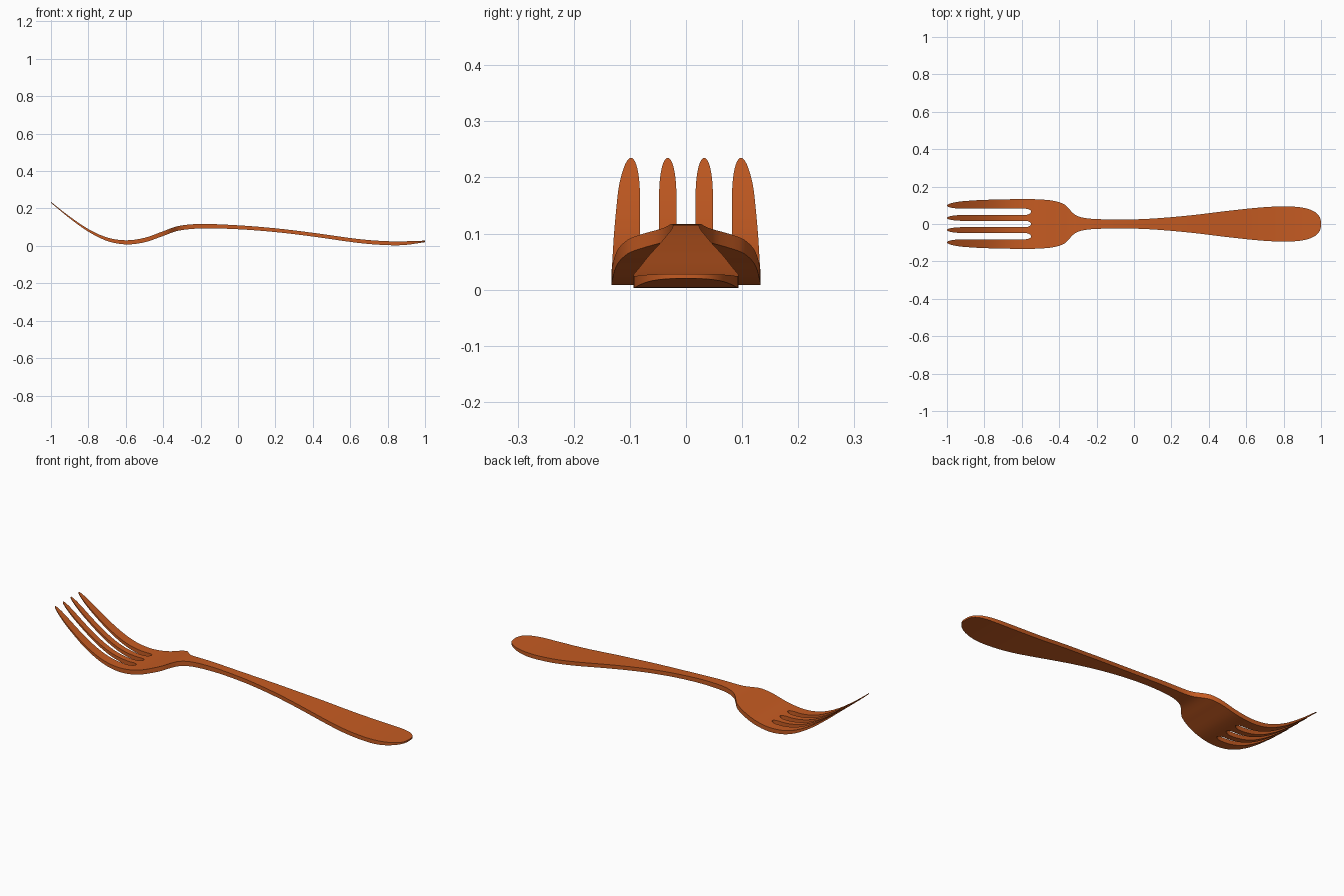
import bpy, bmesh, math

if "Cube" in bpy.data.objects:
    bpy.data.objects.remove(bpy.data.objects["Cube"])


def curve(pts):
    """Smooth cubic interpolation through (x, value) points."""
    def slope(i):
        a, b = pts[max(i - 1, 0)], pts[min(i + 1, len(pts) - 1)]
        return (b[1] - a[1]) / (b[0] - a[0])

    def f(x):
        i = 0
        while i < len(pts) - 2 and x > pts[i + 1][0]:
            i += 1
        (x0, y0), (x1, y1) = pts[i], pts[i + 1]
        h = x1 - x0
        t = (x - x0) / h
        return ((2*t**3 - 3*t*t + 1) * y0 + (t**3 - 2*t*t + t) * h * slope(i)
                + (3*t*t - 2*t**3) * y1 + (t**3 - t*t) * h * slope(i + 1))
    return f


# side profile (upper surface), thickness and half width along the length
top_z = curve([(-1, .235), (-.9, .157), (-.8, .09), (-.7, .045), (-.6, .03), (-.5, .043),
               (-.4, .078), (-.32, .106), (-.2, .117), (0, .110), (.2, .094), (.4, .07),
               (.6, .042), (.7, .031), (.8, .025), (.87, .024), (1, .028)])
thick = curve([(-1, .005), (-.8, .014), (-.6, .022), (-.3, .025), (0, .021),
               (.4, .02), (.8, .021), (.9, .019), (1, .008)])
half_w = curve([(-1, .115), (-.9, .123), (-.8, .129), (-.6, .133), (-.5, .131), (-.42, .122),
                (-.37, .103), (-.345, .078), (-.32, .053), (-.29, .038), (-.24, .029),
                (-.15, .0245), (-.05, .0235), (.1, .029), (.3, .046), (.5, .07),
                (.65, .086), (.73, .092), (.8, .094), (.9, .094)])
ROOT, TIP = -.55, .09


def width(x):
    if x > .8:
        return .094 * max(0, 1 - ((x - .8) / .2) ** 2.6) ** (1 / 2.6)
    return half_w(x)


def tine_edges(x, outer):
    """Both side edges of a tine, rounded at the tip and at the slot root."""
    r = width(ROOT) / 2
    lo, hi = (.082, width(x)) if outer else (.017, .048)
    u = max(0, (x - ROOT + .035) / .035)
    s = math.sqrt(max(0, 1 - u * u))
    if outer:
        lo = r + (lo - r) * s
    else:
        lo, hi = lo * s, r + (hi - r) * s
    t = min(1, (x + 1) / TIP)
    k = max(0, 1 - (1 - t) ** 2.2) ** .5
    c = .098 if outer else .0325
    return c + (lo - c) * k, c + (hi - c) * k


def ease(a, b, n, end):
    """Stations from a to b, packed towards the chosen end."""
    for i in range(n):
        t = i / n
        yield a + (b - a) * (t * t if end == 0 else 1 - (1 - t) ** 2)


bm = bmesh.new()


def strip(xs, edges):
    rows = [[bm.verts.new((x, y, top_z(x))) for y in edges(x)] for x in xs]
    for a, b in zip(rows, rows[1:]):
        for j in range(len(a) - 1):
            bm.faces.new((a[j], b[j], b[j + 1], a[j + 1]))


# four tines
tine_x = (list(ease(-1, -1 + TIP, 10, 0)) + list(ease(-1 + TIP, ROOT - .035, 16, 2))
          + list(ease(ROOT - .035, ROOT, 7, 1)) + [ROOT])
for side in (1, -1):
    for outer in (True, False):
        strip(tine_x, lambda x: [side * y for y in tine_edges(x, outer)])

# head, neck and handle
body_x = ([ROOT + .01 * i for i in range(32)] + [-.23 + .0343 * i for i in range(30)]
          + list(ease(.8, 1, 18, 1)) + [1])
strip(body_x, lambda x: [width(x) * k for k in (-1, -.5, 0, .5, 1)])
bmesh.ops.remove_doubles(bm, verts=bm.verts, dist=1e-5)

# underside and side walls
faces = list(bm.faces)
rim = [e for e in bm.edges if e.is_boundary]
low = {v: bm.verts.new((v.co.x, v.co.y, max(0, v.co.z - thick(v.co.x)))) for v in list(bm.verts)}
for f in faces:
    bm.faces.new([low[v] for v in reversed(f.verts)])
for e in rim:
    a, b = e.verts
    bm.faces.new((a, b, low[b], low[a]))
bmesh.ops.recalc_face_normals(bm, faces=bm.faces)

mesh = bpy.data.meshes.new("fork")
bm.to_mesh(mesh)
bm.free()
fork = bpy.data.objects.new("fork", mesh)
bpy.context.collection.objects.link(fork)

# copper orange colour
mat = bpy.data.materials.new("copper_orange")
mat.diffuse_color = (.56, .105, .016, 1)
mat.use_nodes = True
mat.node_tree.nodes["Principled BSDF"].inputs["Base Color"].default_value = mat.diffuse_color
mesh.materials.append(mat)

bpy.context.view_layer.objects.active = fork
fork.select_set(True)
bpy.ops.object.shade_smooth_by_angle(angle=math.radians(35))
